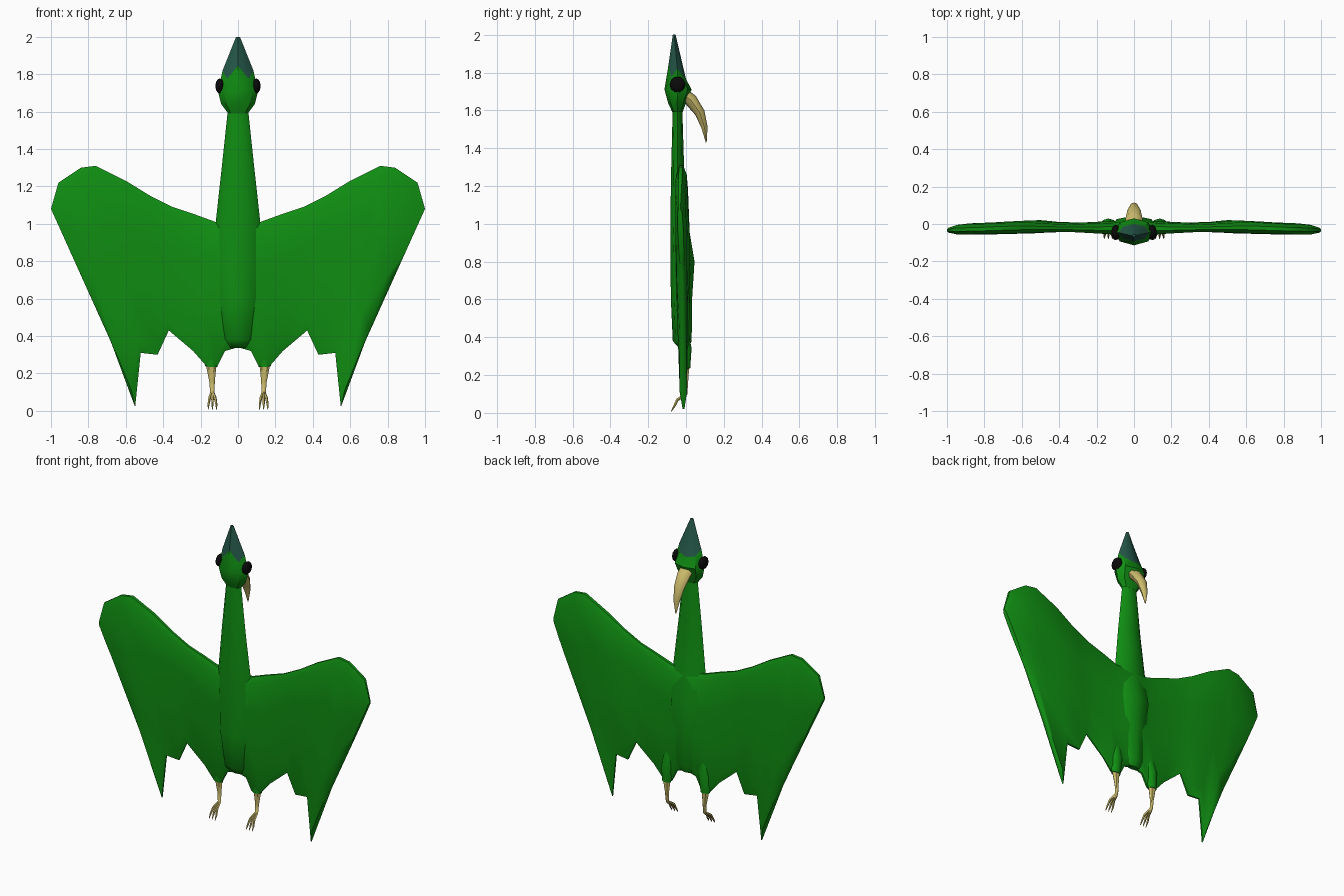
import bpy, math
from mathutils import Vector

cube = bpy.data.objects.get("Cube")
if cube:
    bpy.data.objects.remove(cube)


def material(name, rgb, rough=0.8):
    m = bpy.data.materials.new(name)
    m.use_nodes = True
    m.diffuse_color = (*rgb, 1)
    node = m.node_tree.nodes["Principled BSDF"]
    node.inputs["Base Color"].default_value = (*rgb, 1)
    node.inputs["Roughness"].default_value = rough
    return m


GREEN = material("leaf green", (0.005, 0.27, 0.006))
TEAL = material("dark teal", (0.018, 0.095, 0.065))
BONE = material("pale yellow", (0.6, 0.5, 0.15))
BLACK = material("black", (0.003, 0.003, 0.003))


def loft(name, rings, mats, angle=40, rule=None):
    """Skin a list of equal-sized rings, cap both ends; rule(band) picks the material."""
    n = len(rings[0])
    verts = [p for ring in rings for p in ring]
    faces, bands = [], []
    for i in range(len(rings) - 1):
        for j in range(n):
            k = (j + 1) % n
            faces.append((i * n + j, i * n + k, (i + 1) * n + k, (i + 1) * n + j))
            bands.append(i)
    faces += [tuple(range(n)), tuple(range(len(verts) - n, len(verts)))]
    bands += [0, len(rings) - 2]
    me = bpy.data.meshes.new(name)
    me.from_pydata(verts, [], faces)
    for m in mats:
        me.materials.append(m)
    if rule:
        for p, b in zip(me.polygons, bands):
            p.material_index = rule(b)
    ob = bpy.data.objects.new(name, me)
    bpy.context.collection.objects.link(ob)
    bpy.ops.object.select_all(action='DESELECT')
    ob.select_set(True)
    bpy.context.view_layer.objects.active = ob
    bpy.ops.object.mode_set(mode='EDIT')
    bpy.ops.mesh.select_all(action='SELECT')
    bpy.ops.mesh.normals_make_consistent(inside=False)
    bpy.ops.object.mode_set(mode='OBJECT')
    bpy.ops.object.shade_smooth_by_angle(angle=math.radians(angle))
    return ob


def oval(z, half, y0, y1, n=8, lift=None):
    """Level ring between depths y0 and y1; lift gives a height offset per corner."""
    mid, ry = (y0 + y1) / 2, (y1 - y0) / 2
    ring = []
    for j in range(n):
        a = math.tau * j / n
        dz = lift[j] if lift else 0
        ring.append(Vector((half * math.cos(a), mid + ry * math.sin(a), z + dz)))
    return ring


def tube(points, radii, n=6, flat=1.0):
    """Rings along a path that lies mostly in a plane of constant x."""
    pts = [Vector(p) for p in points]
    rings = []
    for i, p in enumerate(pts):
        d = (pts[min(i + 1, len(pts) - 1)] - pts[max(i - 1, 0)]).normalized()
        side = (Vector((1, 0, 0)) - d * d.x).normalized()
        up = d.cross(side)
        r = radii[i]
        rings.append([p + side * r * math.cos(math.tau * j / n)
                      + up * r * flat * math.sin(math.tau * j / n) for j in range(n)])
    return rings


# Wings: ribs from the leading edge to the ragged trailing edge
# top x, top z, bottom x, bottom z, middle depth, half thickness
RIBS = [
    (0, 1.01, 0, 0.34, -0.025, 0.045),
    (0.06, 1.01, 0.07, 0.32, -0.025, 0.042),
    (0.12, 1.01, 0.11, 0.24, -0.025, 0.035),
    (0.23, 1.05, 0.17, 0.24, -0.024, 0.03),
    (0.35, 1.09, 0.24, 0.32, -0.023, 0.024),
    (0.47, 1.15, 0.37, 0.43, -0.022, 0.027),
    (0.60, 1.23, 0.43, 0.30, -0.020, 0.035),
    (0.76, 1.31, 0.52, 0.31, -0.025, 0.033),
    (0.84, 1.30, 0.55, 0.02, -0.028, 0.032),
    (0.96, 1.22, 0.68, 0.37, -0.031, 0.03),
    (1.0, 1.08, 0.84, 0.725, -0.034, 0.015),
]
PROFILE = [(0, 0.3), (0.05, 0.85), (0.3, 1), (0.6, 0.9), (0.93, 0.6), (1, 0.15)]


def rib(r, s):
    xt, zt, xb, zb, mid, half = r
    front, back = [], []
    for t, w in PROFILE:
        x, z, y = xt + (xb - xt) * t, zt + (zb - zt) * t, mid + 0.015 * t
        front.append(Vector((s * x, y - half * w, z)))
        back.append(Vector((s * x, y + half * w, z)))
    return front + back[::-1]


loft("wings", [rib(r, -1) for r in RIBS[:0:-1]] + [rib(r, 1) for r in RIBS], [GREEN], 50)

# Neck flowing into the keeled body
loft("neck_and_body", [
    oval(1.62, 0.053, -0.07, -0.02),
    oval(1.3, 0.087, -0.078, -0.01),
    oval(1.01, 0.119, -0.083, 0.01),
    oval(0.8, 0.13, -0.082, 0.045),
    oval(0.6, 0.12, -0.08, 0.032),
    oval(0.38, 0.08, -0.07, 0.03),
    oval(0.335, 0.05, -0.03, 0.01)], [GREEN], 60)

# Head with a pointed crest, parted along a zigzag
ZIGZAG = [0.025, -0.015, -0.03, -0.015, 0.025, -0.02, 0.05, -0.02]
loft("head_and_crest", [
    oval(1.59, 0.052, -0.072, -0.018),
    oval(1.64, 0.09, -0.095, 0.0),
    oval(1.71, 0.108, -0.114, 0.03),
    oval(1.795, 0.082, -0.092, 0.0, lift=ZIGZAG),
    oval(2.0, 0.01, -0.07, -0.055)], [GREEN, TEAL], 35, lambda b: int(b == 3))

# Hooked beak
loft("beak", tube(
    [(0, -0.01, 1.68), (0, 0.025, 1.655), (0, 0.073, 1.588), (0, 0.098, 1.51), (0, 0.107, 1.43)],
    [0.045, 0.046, 0.036, 0.022, 0.003], 8, 0.75), [BONE], 50)

for s, label in ((1, "left"), (-1, "right")):
    # Eye
    bpy.ops.mesh.primitive_uv_sphere_add(segments=10, ring_count=6, radius=0.042,
                                         location=(s * 0.098, -0.045, 1.737),
                                         rotation=(0, math.pi / 2, 0))
    eye = bpy.context.object
    eye.name = label + "_eye"
    eye.scale = (1, 1, 0.55)
    eye.data.materials.append(BLACK)
    bpy.ops.object.shade_smooth_by_angle(angle=math.radians(40))

    # Feathered thigh and bare shank
    loft(label + "_thigh", tube(
        [(s * 0.13, -0.01, 0.46), (s * 0.137, 0.0, 0.34), (s * 0.143, 0.0, 0.235)],
        [0.025, 0.042, 0.032], 8, 0.7), [GREEN], 60)
    loft(label + "_shank", tube(
        [(s * 0.143, 0.0, 0.25), (s * 0.139, 0.002, 0.16), (s * 0.137, 0.0, 0.1),
         (s * 0.137, -0.02, 0.08)],
        [0.029, 0.015, 0.012, 0.013], 6, 0.7), [BONE], 50)

    # Three curled toes
    for i, dx in enumerate((-0.021, 0, 0.021)):
        x = s * 0.137
        loft(f"{label}_toe_{i + 1}", tube(
            [(x + dx * 0.2, -0.008, 0.093), (x + dx * 0.7, -0.045, 0.07),
             (x + dx, -0.062, 0.035), (x + dx * 1.05, -0.078, 0.008)],
            [0.009, 0.008, 0.006, 0.002], 5), [BONE], 50)
